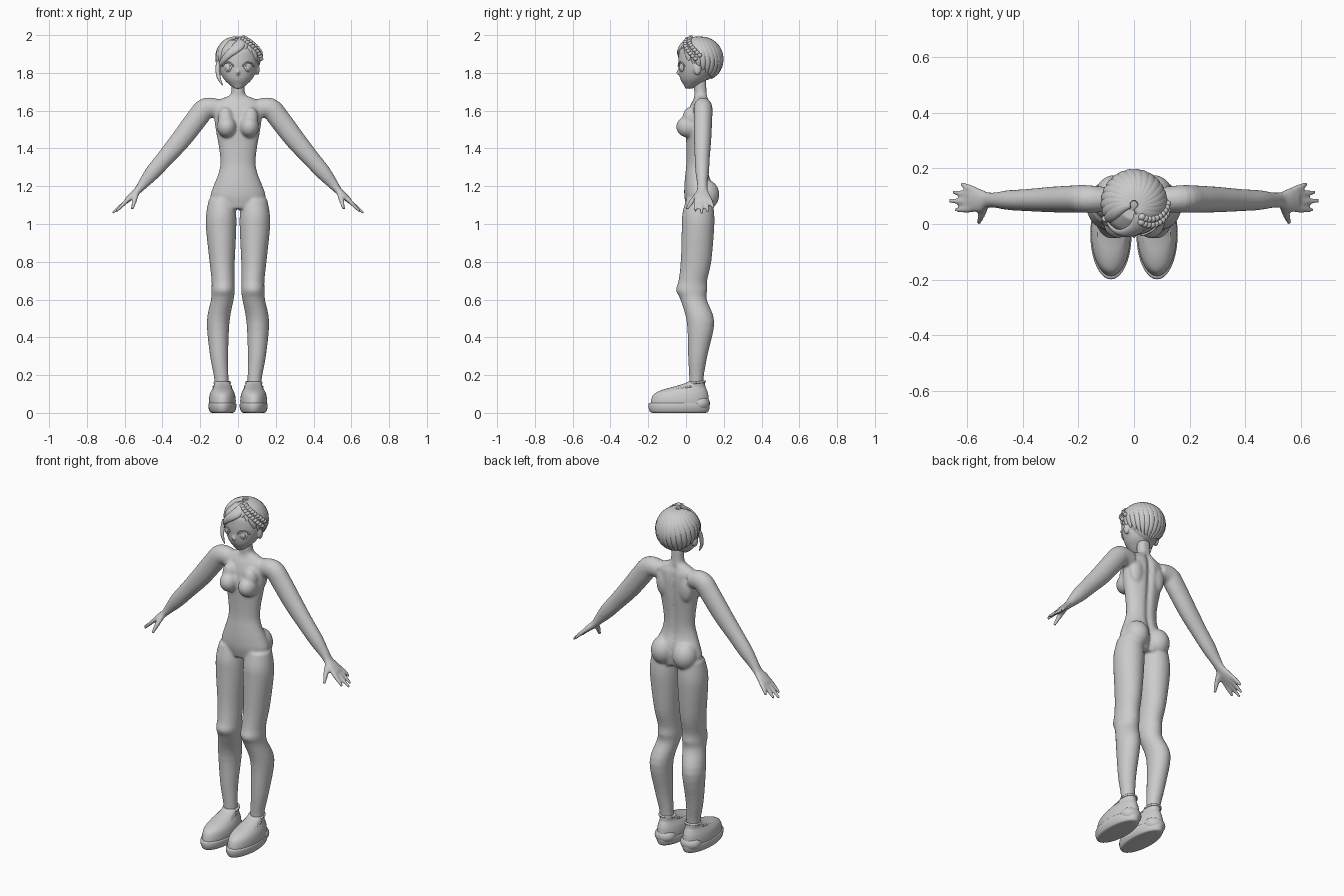
import bpy, bmesh, math
from mathutils import Vector, Matrix

cube = bpy.data.objects.get("Cube")
if cube:
    bpy.data.objects.remove(cube)

grey = bpy.data.materials.new("plain_grey")
grey.use_nodes = True
grey.diffuse_color = (0.6, 0.6, 0.6, 1)
grey.node_tree.nodes["Principled BSDF"].inputs["Base Color"].default_value = (0.6, 0.6, 0.6, 1)


def finish(name, bm, remesh=0, angle=60):
    """Turn a bmesh into a smooth object, optionally fused into one skin."""
    bmesh.ops.recalc_face_normals(bm, faces=bm.faces)
    me = bpy.data.meshes.new(name)
    bm.to_mesh(me)
    bm.free()
    ob = bpy.data.objects.new(name, me)
    bpy.context.collection.objects.link(ob)
    bpy.ops.object.select_all(action='DESELECT')
    bpy.context.view_layer.objects.active = ob
    ob.select_set(True)
    if remesh:
        m = ob.modifiers.new("fuse", 'REMESH')
        m.mode, m.voxel_size = 'VOXEL', remesh
        s = ob.modifiers.new("soften", 'SMOOTH')
        s.factor, s.iterations = 0.5, 7
        for mod in ("fuse", "soften"):
            bpy.ops.object.modifier_apply(modifier=mod)
    ob.data.materials.clear()
    ob.data.materials.append(grey)
    bpy.ops.object.shade_smooth_by_angle(angle=math.radians(angle))
    return ob


def spline(rows, steps):
    """Catmull-Rom through rows of numbers."""
    out = []
    for i in range(len(rows) - 1):
        p = [rows[max(0, min(len(rows) - 1, i + k))] for k in (-1, 0, 1, 2)]
        for s in range(steps):
            t = s / steps
            out.append([b + t * (c - a) / 2 + t * t * (2 * a - 5 * b + 4 * c - d) / 2
                        + t ** 3 * (3 * b - a - 3 * c + d) / 2 for a, b, c, d in zip(*p)])
    return out + [list(rows[-1])]


def loft(bm, rows, steps=4, n=24, hub=None, groove=0, flat=False):
    """Skin elliptical sections (x, y, z, width, depth) along a path."""
    rows = spline(rows, steps)
    pts = [Vector(r[:3]) for r in rows]
    rings = []
    for i, r in enumerate(rows):
        t = (pts[min(i + 1, len(pts) - 1)] - pts[max(i - 1, 0)]).normalized()
        if flat:
            t = Vector((0, 0, 1))
        ref = (pts[i] - hub).normalized() if hub else Vector((0, 1, 0))
        u = ref.cross(t).normalized()
        v = t.cross(u)
        ring = []
        for k in range(n):
            a = math.tau * k / n
            x, y = r[3] * math.cos(a), r[4] * math.sin(a)
            if groove and y > 0:
                y -= groove * r[3] * math.exp(-(x / 0.016) ** 2)
            ring.append(bm.verts.new(pts[i] + u * x + v * y))
        rings.append(ring)
    for a, b in zip(rings, rings[1:]):
        for k in range(n):
            bm.faces.new((a[k], a[(k + 1) % n], b[(k + 1) % n], b[k]))
    bm.faces.new(rings[0][::-1])
    bm.faces.new(rings[-1])


def ball(bm, loc, size, rot=0):
    m = Matrix.Translation(loc) @ Matrix.Rotation(rot, 4, 'Z') @ Matrix.Diagonal((*size, 1))
    bmesh.ops.create_uvsphere(bm, u_segments=20, v_segments=12, radius=1, matrix=m)


# Body: torso, limbs and hands fused into one skin
bm = bmesh.new()
torso = [(1.08, .07, .1, .065), (1.14, .072, .145, .08), (1.2, .068, .13, .077),
         (1.26, .06, .106, .064), (1.32, .06, .093, .058), (1.4, .062, .1, .06),
         (1.5, .066, .118, .066), (1.58, .072, .128, .064), (1.63, .078, .13, .054),
         (1.66, .08, .095, .04), (1.678, .08, .05, .036), (1.7, .078, .036, .035),
         (1.77, .075, .036, .035)]
loft(bm, [(0, y, z, w, d) for z, y, w, d in torso], n=64, groove=.13, flat=True)
leg = [(.085, .07, 1.13, .07, .07), (.089, .065, 1.05, .08, .085), (.089, .063, .97, .08, .086),
       (.084, .053, .8, .067, .081), (.079, .036, .7, .061, .076), (.079, .03, .65, .062, .083),
       (.083, .04, .6, .06, .07), (.105, .077, .48, .06, .073), (.1, .062, .3, .048, .051),
       (.088, .055, .18, .038, .038), (.085, .055, .09, .038, .038)]
arm = [(.1, .088, 1.61, .05, .045), (.17, .09, 1.612, .056, .05), (.22, .09, 1.555, .057, .049),
       (.3, .088, 1.45, .054, .046), (.385, .086, 1.35, .046, .04), (.45, .086, 1.275, .041, .036),
       (.5, .086, 1.215, .029, .028), (.53, .086, 1.178, .02, .03), (.56, .086, 1.15, .018, .044),
       (.59, .087, 1.123, .014, .043)]
fingers = [(.122, .145, .622, 1.085), (.1, .115, .655, 1.062), (.077, .084, .667, 1.056),
           (.055, .05, .645, 1.066)]


def side(s, rows):
    return [(r[0] * s, *r[1:]) for r in rows]


for s in (1, -1):
    loft(bm, side(s, leg), flat=True)
    loft(bm, side(s, arm))
    for y0, y1, x, z in fingers:
        loft(bm, side(s, [(.57, y0, 1.14, .012, .012), (.6, (y0 + y1) / 2, 1.112, .012, .0125),
                          (x, y1, z, .008, .008)]), n=12)
    # thumb
    loft(bm, side(s, [(.535, .07, 1.165, .014, .016), (.548, .035, 1.125, .014, .014),
                      (.56, .003, 1.078, .008, .009)]), n=12)
    # chest and seat volumes
    ball(bm, (.06 * s, .012, 1.515), (.052, .064, .058))
    ball(bm, (.066 * s, .022, 1.56), (.042, .04, .06))
    ball(bm, (.071 * s, .105, 1.155), (.068, .072, .08))
    # shoulder blade
    ball(bm, (.07 * s, .105, 1.55), (.045, .03, .08))
finish("body", bm, remesh=.007)

# Head with small nose and ears
bm = bmesh.new()
skull = [(1.716, .015, .016, .018), (1.735, .028, .043, .04), (1.77, .043, .077, .074),
         (1.82, .053, .1, .092), (1.88, .06, .108, .1), (1.93, .065, .1, .095), (1.975, .07, .055, .055)]
loft(bm, [(0, y, z, w, d) for z, y, w, d in skull], steps=6, n=48, flat=True)
loft(bm, [(0, -.025, 1.83, .004, .01), (0, -.036, 1.807, .008, .014), (0, -.038, 1.795, .009, .012),
          (0, -.026, 1.785, .006, .008)], flat=True)
for s in (1, -1):
    ball(bm, (.103 * s, .06, 1.82), (.012, .02, .032))
finish("head", bm, remesh=.005)

# Eyes with lids, and mouth
bm = bmesh.new()
for s in (1, -1):
    ball(bm, (.054 * s, -.022, 1.828), (.023, .009, .024), .42 * s)
    ball(bm, (.054 * s, -.029, 1.828), (.013, .006, .015), .42 * s)
    arc = []
    for k in range(7):
        a = math.pi * (k / 6 * .9 + .05)
        x = .054 + .029 * math.cos(a)
        arc.append((x * s, .049 - .092 * math.sqrt(1 - (x / .105) ** 2), 1.829 + .027 * math.sin(a), .004, .004))
    loft(bm, arc, n=10)
finish("eyes", bm)
bm = bmesh.new()
ball(bm, (0, -.024, 1.764), (.016, .006, .003))
finish("mouth", bm)

# Hair: cap plus tapered locks laid over an egg shape
HUB = Vector((0, .07, 1.868))


def over_head(az, th, lift=1.0):
    return HUB + lift * Vector((.112 * math.sin(th) * math.sin(az),
                                -.117 * math.sin(th) * math.cos(az), .12 * math.cos(th)))


def lock(bm, start, end, width, sway=0, thick=.015):
    rows = []
    for k in range(9):
        t = k / 8
        az = start[0] + (end[0] - start[0]) * t + sway * math.sin(math.pi * t)
        th = start[1] + (end[1] - start[1]) * t
        w = width * max(.12, math.sin(math.pi * (.12 + .84 * t)) ** .7)
        rows.append((*over_head(az, th, .98), w, thick * (w / width)))
    loft(bm, rows, steps=3, n=14, hub=HUB)


bm = bmesh.new()
ball(bm, (0, .087, 1.872), (.107, .102, .113))
count = 19
for i in range(count):
    az = math.radians(62 + 236 * i / (count - 1))
    lock(bm, (az - .45, .12), (az, 1.9 - .65 * math.cos(az)), .024, .12)
finish("back_hair", bm)

bm = bmesh.new()
for deg, th, w in ((-2, 1.1, .022), (-20, 1.3, .026), (-38, 1.5, .026), (-56, 1.7, .025), (-72, 1.95, .022)):
    lock(bm, (.4, .3), (math.radians(deg), th), w, .15)
for deg, th in ((22, 1.05), (42, 1.25), (62, 1.6)):
    lock(bm, (.45, .3), (math.radians(deg), th), .022, .1)
# loose lock in front of the ear
loft(bm, [(-.104, .02, 1.86, .012, .01), (-.107, .008, 1.81, .012, .009),
          (-.1, 0, 1.77, .009, .007), (-.082, -.006, 1.735, .002, .002)], n=12)
finish("fringe", bm)

# Braid along the hairline
bm = bmesh.new()
for k in range(10):
    t = k / 9
    for off in (-.09, .09):
        p = over_head(.5 + 1.0 * t + off, .5 + .95 * t - off * .8, 1.1)
        ball(bm, p, (.013, .012, .011), .6)
finish("braid", bm)

# Shoes: sole, upper, collar and strap edge
sole = [(0, -.035, .05, .13), (.004, -.036, .064, .152), (.025, -.037, .073, .161), (.045, -.037, .074, .162),
        (.052, -.037, .07, .158)]
upper = [(.04, -.034, .07, .154), (.07, -.032, .071, .152), (.1, -.026, .066, .143),
         (.122, -.008, .056, .118), (.138, .018, .047, .085), (.155, .045, .042, .056), (.165, .055, .04, .045)]
for s, tag in ((1, "left"), (-1, "right")):
    for part, rows in (("sole", sole), ("shoe", upper)):
        bm = bmesh.new()
        loft(bm, [(.083 * s, y, z, w, d) for z, y, w, d in rows], n=40, flat=True)
        if part == "sole":
            ball(bm, (.083 * s, .07, .05), (.06, .057, .045))
        else:
            ring, tongue = [], []
            for k in range(25):
                a = math.tau * k / 24
                ring.append((.083 * s + .041 * math.cos(a), .055 + .045 * math.sin(a),
                             .16 + .006 * math.sin(a), .006, .006))
            loft(bm, ring, steps=1, n=10, hub=Vector((.083 * s, .055, .16)))
            for x, y, z in ((-.046, .03, .141), (-.045, -.02, .13), (-.04, -.08, .118), (0, -.115, .118),
                            (.04, -.08, .118), (.045, -.02, .13), (.046, .03, .141)):
                tongue.append((.083 * s + x, y, z, .005, .005))
            loft(bm, tongue, n=10, hub=Vector((.083 * s, -.02, .05)))
        finish(tag + "_" + part, bm)
